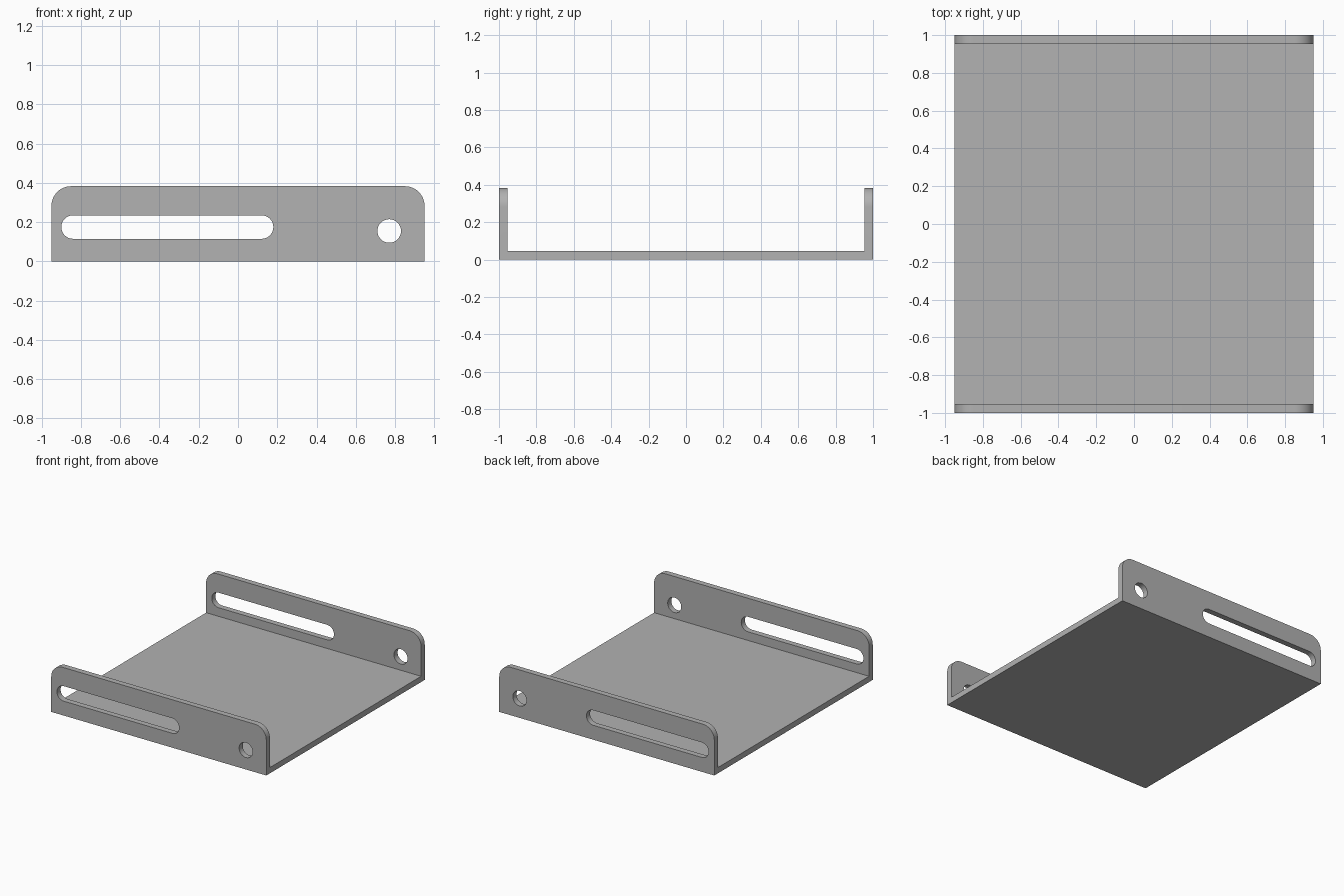
import bpy
import bmesh
from math import cos, sin, pi, radians
from mathutils import Vector

HALF_X, HALF_Y, HEIGHT, WALL = 0.95, 1.0, 0.383, 0.046
CORNER, HOLE_R = 0.1, 0.06

old = bpy.data.objects.get("Cube")
if old:
    bpy.data.objects.remove(old, do_unlink=True)

# Plain grey metal
metal = bpy.data.materials.new("grey_metal")
metal.use_nodes = True
grey = (0.445, 0.445, 0.445, 1)
metal.diffuse_color = grey
metal.node_tree.nodes["Principled BSDF"].inputs["Base Color"].default_value = grey


def prism(name, points, sweep, round_corners=False):
    """Sweep a closed outline into a solid, optionally rounding the top corners."""
    bm = bmesh.new()
    face = bm.faces.new([bm.verts.new(p) for p in points])
    swept = bmesh.ops.extrude_face_region(bm, geom=[face])
    new_verts = [g for g in swept["geom"] if isinstance(g, bmesh.types.BMVert)]
    bmesh.ops.translate(bm, verts=new_verts, vec=Vector(sweep))
    if round_corners:
        ends = [e for e in bm.edges
                if all(v.co.z > HEIGHT - 0.001 for v in e.verts)
                and abs(e.verts[0].co.x - e.verts[1].co.x) < 0.001]
        bmesh.ops.bevel(bm, geom=ends, offset=CORNER, segments=12,
                        profile=0.5, affect='EDGES')
    bmesh.ops.recalc_face_normals(bm, faces=bm.faces)
    mesh = bpy.data.meshes.new(name)
    bm.to_mesh(mesh)
    bm.free()
    mesh.materials.append(metal)
    obj = bpy.data.objects.new(name, mesh)
    bpy.context.collection.objects.link(obj)
    return obj


def slot_cutter(name, x0, x1, z, steps=16):
    """Round-ended cutter through both flanges; equal ends give a round hole."""
    pts = []
    for cx, start in ((x1, -pi / 2), (x0, pi / 2)):
        # A round hole shares its end points, so each arc drops its last one
        count = steps if x0 == x1 else steps + 1
        for i in range(count):
            a = start + pi * i / steps
            pts.append((cx + HOLE_R * cos(a), -HALF_Y - 0.1, z + HOLE_R * sin(a)))
    obj = prism(name, pts, (0, 2 * HALF_Y + 0.2, 0))
    obj.hide_render = True
    return obj


# Folded tray: base plate with an upright flange at the front and back
inner = HALF_Y - WALL
profile = [(-HALF_Y, 0), (HALF_Y, 0), (HALF_Y, HEIGHT), (inner, HEIGHT),
           (inner, WALL), (-inner, WALL), (-inner, HEIGHT), (-HALF_Y, HEIGHT)]
bracket = prism("bracket_tray", [(-HALF_X, y, z) for y, z in profile],
                (2 * HALF_X, 0, 0), round_corners=True)

# Long slot and round hole through both flanges
cutters = [slot_cutter("slot_cutter", -0.84, 0.12, 0.175),
           slot_cutter("hole_cutter", 0.77, 0.77, 0.155)]
bpy.ops.object.select_all(action='DESELECT')
bracket.select_set(True)
bpy.context.view_layer.objects.active = bracket
for cutter in cutters:
    mod = bracket.modifiers.new(cutter.name, 'BOOLEAN')
    mod.operation = 'DIFFERENCE'
    mod.solver = 'EXACT'
    mod.object = cutter
    bpy.ops.object.modifier_apply(modifier=mod.name)
    bpy.data.objects.remove(cutter, do_unlink=True)

bpy.ops.object.shade_smooth_by_angle(angle=radians(30))
